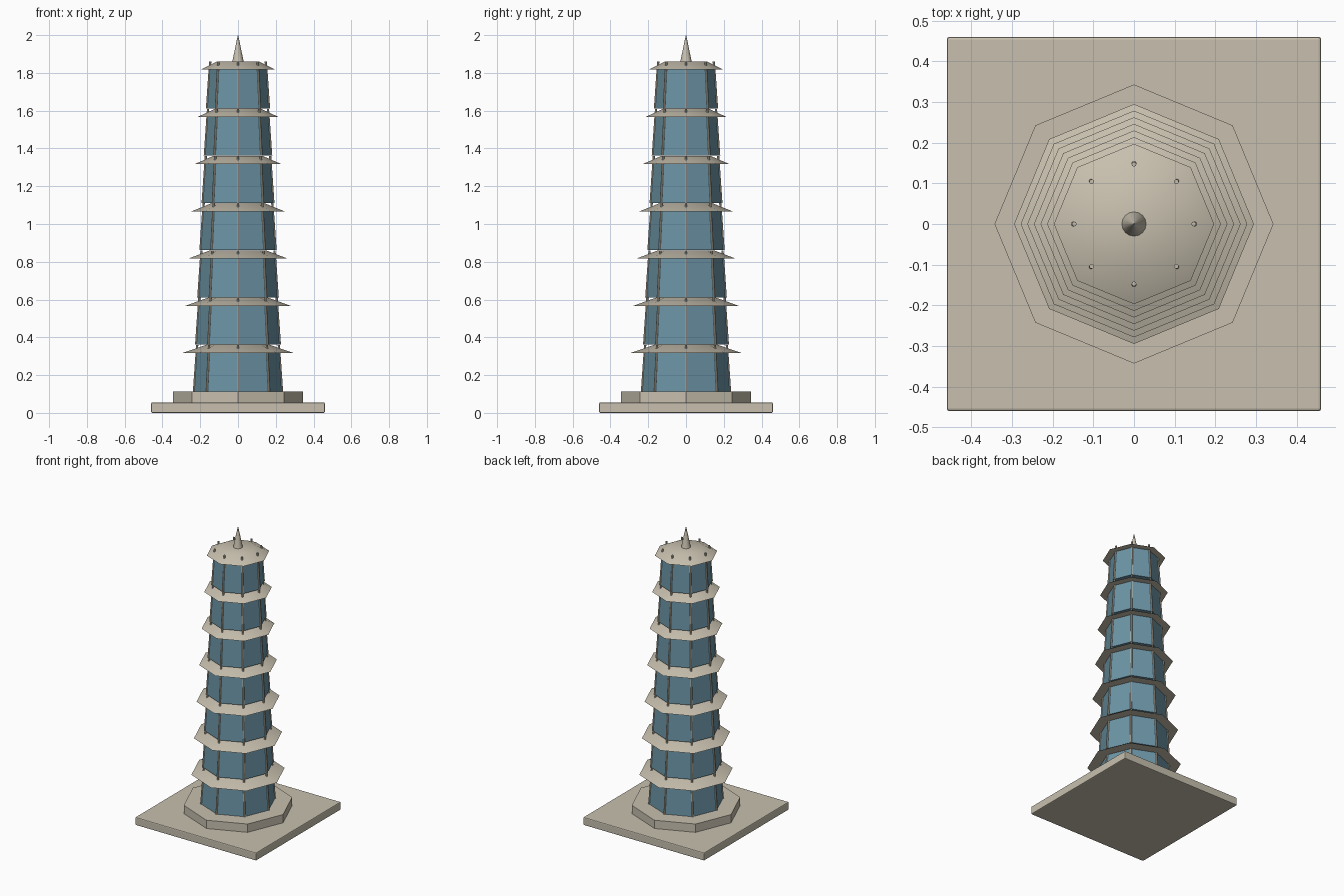
import bpy, bmesh, math
from mathutils import Vector

if "Cube" in bpy.data.objects:
    bpy.data.objects.remove(bpy.data.objects["Cube"])


def material(name, rgb):
    m = bpy.data.materials.new(name)
    m.diffuse_color = (*rgb, 1)
    m.use_nodes = True
    m.node_tree.nodes["Principled BSDF"].inputs["Base Color"].default_value = m.diffuse_color
    return m


stone = material("pale_stone", (0.58, 0.53, 0.43))
glass = material("blue_glass", (0.15, 0.30, 0.38))


def finish(name, bm, mat, smooth=False):
    bmesh.ops.recalc_face_normals(bm, faces=bm.faces)
    me = bpy.data.meshes.new(name)
    bm.to_mesh(me)
    bm.free()
    ob = bpy.data.objects.new(name, me)
    bpy.context.collection.objects.link(ob)
    me.materials.append(mat)
    if smooth:
        bpy.ops.object.select_all(action='DESELECT')
        ob.select_set(True)
        bpy.context.view_layer.objects.active = ob
        bpy.ops.object.shade_smooth_by_angle(angle=math.radians(30))
    return ob


def frustum(bm, p0, p1, r0, r1, n):
    """Closed n-sided frustum from p0 to p1, corners on the axes."""
    p0, p1 = Vector(p0), Vector(p1)
    rings = []
    for p, r in ((p0, r0), (p1, r1)):
        rings.append([bm.verts.new(p + Vector((r * math.cos(a), r * math.sin(a), 0)))
                      for a in (2 * math.pi * k / n for k in range(n))])
    lo, hi = rings
    for k in range(n):
        j = (k + 1) % n
        bm.faces.new((lo[k], lo[j], hi[j], hi[k]))
    bm.faces.new(lo[::-1])
    bm.faces.new(hi)


def solid(name, z0, z1, r0, r1, n, mat, smooth=False):
    bm = bmesh.new()
    frustum(bm, (0, 0, z0), (0, 0, z1), r0, r1, n)
    return finish(name, bm, mat, smooth)


# square base plate with softened edges
bm = bmesh.new()
bmesh.ops.create_cube(bm, size=1)
for v in bm.verts:
    v.co = Vector((v.co.x * 0.92, v.co.y * 0.92, (v.co.z + 0.5) * 0.055))
bmesh.ops.bevel(bm, geom=bm.edges[:], offset=0.006, segments=2, profile=0.5, affect='EDGES')
finish("base_plate", bm, stone)

# octagonal plinth
solid("plinth", 0.055, 0.112, 0.343, 0.343, 8, stone)

# seven tapering storeys
for i in range(7):
    z = 0.112 + 0.25 * i
    r = 0.233 - 0.0115 * i
    eave = 0.295 - 0.0163 * i
    solid(f"storey_{i + 1}", z, z + 0.215, r, r - 0.013, 8, glass)
    solid(f"roof_{i + 1}", z + 0.205, z + 0.249, eave, eave * 0.56, 8, stone, True)
    # leaning corner posts that poke through the roof
    bm = bmesh.new()
    for k in range(8):
        c, s = math.cos(k * math.pi / 4), math.sin(k * math.pi / 4)
        t = r - 0.017
        frustum(bm, (r * c, r * s, z), (t * c, t * s, z + 0.248), 0.006, 0.006, 8)
    finish(f"corner_posts_{i + 1}", bm, stone)

# spire
solid("spire", 1.855, 2.0, 0.031, 0.001, 16, stone, True)
